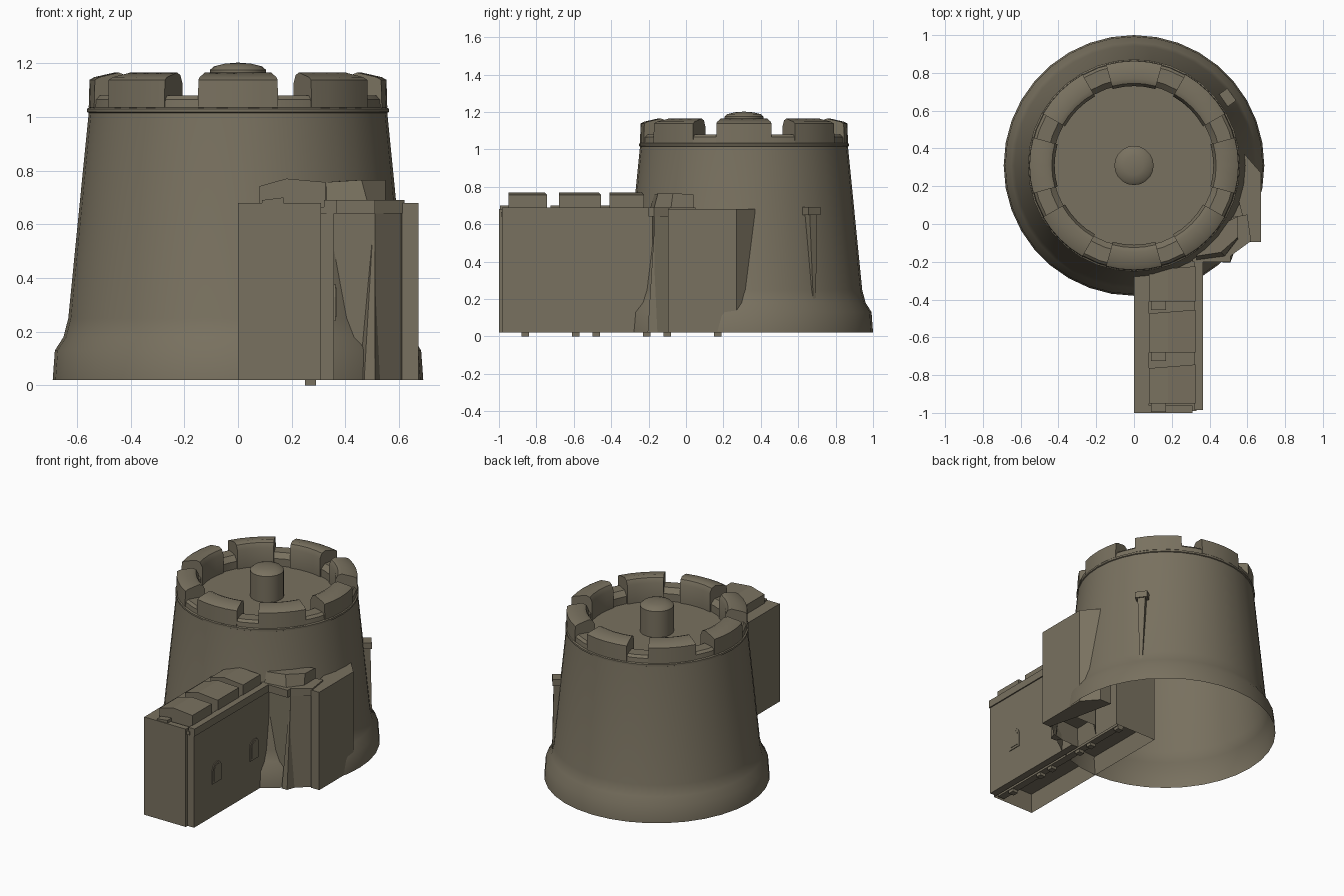
import bpy, bmesh, math
from mathutils import Vector

cube = bpy.data.objects.get("Cube")
if cube:
    bpy.data.objects.remove(cube, do_unlink=True)

stone = bpy.data.materials.new("weathered stone")
STONE = (0.19, 0.165, 0.115, 1)
stone.diffuse_color = STONE
stone.use_nodes = True
stone.node_tree.nodes["Principled BSDF"].inputs["Base Color"].default_value = STONE

CX, CY = 0, 0.31   # tower axis


def finish(name, bm, smooth=None):
    bmesh.ops.recalc_face_normals(bm, faces=bm.faces)
    mesh = bpy.data.meshes.new(name)
    bm.to_mesh(mesh)
    bm.free()
    mesh.materials.append(stone)
    ob = bpy.data.objects.new(name, mesh)
    bpy.context.collection.objects.link(ob)
    if smooth:
        bpy.ops.object.select_all(action="DESELECT")
        ob.select_set(True)
        bpy.context.view_layer.objects.active = ob
        bpy.ops.object.shade_smooth_by_angle(angle=math.radians(smooth))
    return ob


def lathe(name, profile, start=0, sweep=360, steps=36, closed=False):
    """Turn a (radius, z) profile about the tower axis."""
    bm = bmesh.new()
    full = sweep == 360
    rings = []
    for i in range(steps if full else steps + 1):
        a = math.radians(start + sweep * i / steps)
        rings.append([bm.verts.new((CX + r * math.cos(a), CY + r * math.sin(a), z))
                      for r, z in profile])
    n = len(profile)
    for i in range(steps):
        a, b = rings[i], rings[(i + 1) % len(rings)]
        for j in range(n if closed else n - 1):
            k = (j + 1) % n
            bm.faces.new((a[j], b[j], b[k], a[k]))
    if closed and not full:
        bm.faces.new(rings[0])
        bm.faces.new(rings[-1])
    bmesh.ops.remove_doubles(bm, verts=bm.verts, dist=0.0001)
    return finish(name, bm, 35)


def loft(name, lower, upper, recess=None):
    """Solid between two matching outlines, with an optional hollow underside."""
    bm = bmesh.new()
    a = [bm.verts.new(p) for p in lower]
    b = [bm.verts.new(p) for p in upper]
    base = bm.faces.new(a)
    bm.faces.new(b)
    for i in range(len(a)):
        j = (i + 1) % len(a)
        bm.faces.new((a[i], a[j], b[j], b[i]))
    if recess:
        bmesh.ops.recalc_face_normals(bm, faces=bm.faces)
        bmesh.ops.inset_region(bm, faces=[base], thickness=0.025)
        bmesh.ops.translate(bm, verts=base.verts, vec=(0, 0, recess))
    return finish(name, bm)


def prism(name, outline, z0, z1, recess=None):
    return loft(name, [(x, y, z0) for x, y in outline],
                [(x, y, z1) for x, y in outline], recess)


def box(name, x0, x1, y0, y1, z0, z1, recess=None):
    return prism(name, [(x0, y0), (x1, y0), (x1, y1), (x0, y1)], z0, z1, recess)


def along_y(name, section, y0, y1, skew=0):
    """Extrude an (x, z) section along y."""
    return loft(name, [(x, y0, z) for x, z in section],
                [(x, y1 + skew * x, z) for x, z in section])


# Tower shell with flared foot, lip, parapet and sunken roof
lathe("tower", [(0.69, 0.02), (0.682, 0.13), (0.65, 0.18), (0.632, 0.25),
                (0.556, 1.015), (0.562, 1.018), (0.562, 1.03), (0.553, 1.035),
                (0.55, 1.065), (0.535, 1.08), (0.46, 1.08), (0.43, 1.05),
                (0.43, 1.0), (0, 1.0)])

# Eight merlons around the parapet
merlon = [(0.556, 1.035), (0.553, 1.138), (0.535, 1.148), (0.46, 1.165),
          (0.435, 1.155), (0.42, 1.125), (0.42, 1.0), (0.5, 1.0)]
for i in range(8):
    lathe("tower_merlon", merlon, i * 45 - 15.5, 31, 4, closed=True)

# Domed post on the roof
lathe("roof_post", [(0.104, 1.0), (0.104, 1.175), (0.09, 1.188), (0.05, 1.198), (0, 1.202)],
      steps=20)

# Gate wall running forward from the tower
box("wall", 0, 0.31, -1, 0.2, 0.02, 0.64, 0.12)
box("wall_side_strip", 0.31, 0.358, -0.98, -0.18, 0.02, 0.64)
box("wall_left_parapet", 0, 0.08, -1, -0.2, 0.64, 0.68)
box("wall_walk", 0.08, 0.33, -0.99, -0.15, 0.64, 0.665)
box("wall_right_trim", 0.32, 0.366, -0.985, -0.18, 0.64, 0.69)
box("wall_front_trim", 0.08, 0.31, -1, -0.96, 0.64, 0.68)

# Sloped blocks and low sills on the wall walk
block = [(0.08, 0.66), (0.08, 0.742), (0.18, 0.77), (0.325, 0.757), (0.325, 0.66)]
sill = [(0.09, 0.66), (0.09, 0.69), (0.17, 0.7), (0.17, 0.66)]
for y0, y1 in ((-0.95, -0.77), (-0.68, -0.48), (-0.41, -0.25)):
    along_y("wall_merlon", block, y0, y1, 0.08)
    along_y("wall_sill", sill, y0 - 0.045, y0)

# Arched windows: frame and pane as thin plates
for y in (-0.74, -0.34):
    for part, w, base, depth in (("window_frame", 0.048, 0.24, 0.363),
                                 ("window_pane", 0.034, 0.255, 0.366)):
        arch = [(y - w, base), (y + w, base)]
        arch += [(y + w * math.cos(math.radians(t)), 0.33 + w * math.sin(math.radians(t)))
                 for t in range(0, 181, 30)]
        loft(part, [(0.357, u, z) for u, z in arch], [(depth, u, z) for u, z in arch])

# Angled bastion between wall and tower side
bastion = [(0.31, -0.18), (0.51, -0.17), (0.61, -0.08), (0.61, 0.1), (0.4, 0.1), (0.31, 0)]
prism("bastion", bastion, 0.02, 0.64, 0.12)
prism("bastion_trim", [(0.31, -0.2), (0.51, -0.2), (0.51, -0.17), (0.62, -0.09),
                       (0.6, 0.05), (0.31, 0)], 0.64, 0.69)
loft("bastion_cap",
     [(0.33, -0.19, 0.69), (0.48, -0.17, 0.69), (0.55, -0.08, 0.69), (0.55, 0.04, 0.69),
      (0.36, -0.05, 0.69)],
     [(0.33, -0.17, 0.757), (0.46, -0.15, 0.765), (0.55, -0.07, 0.765), (0.55, 0.04, 0.76),
      (0.36, -0.05, 0.76)])

# Tapered buttress on the bastion corner
loft("bastion_buttress",
     [(0.45, -0.17, 0.02), (0.47, -0.205, 0.02), (0.51, -0.205, 0.02), (0.53, -0.15, 0.02)],
     [(0.495, -0.15, 0.54), (0.5, -0.172, 0.54), (0.51, -0.172, 0.54), (0.512, -0.15, 0.54)])

# Flat side panel meeting the tower
prism("side_panel", [(0.61, -0.095), (0.673, -0.095), (0.673, 0.27), (0.585, 0.37),
                     (0.5, 0.37), (0.56, 0.1)], 0.02, 0.68)

# Tapered fin on the tower side
a = math.radians(36)
out, side = Vector((math.cos(a), math.sin(a), 0)), Vector((-math.sin(a), math.cos(a), 0))


def fin_ring(r, w, z):
    c = Vector((CX, CY, z))
    return [c + out * q + side * s for q, s in ((0.55, -w), (r, -w), (r, w), (0.55, w))]


loft("tower_fin", fin_ring(0.642, 0.008, 0.18), fin_ring(0.632, 0.025, 0.66))
loft("tower_fin_cap", fin_ring(0.64, 0.04, 0.65), fin_ring(0.64, 0.04, 0.692))

# Small pegs on a rail under the wall
box("peg_rail", 0.245, 0.295, -0.98, 0.19, 0.02, 0.035)
for y in (-0.86, -0.59, -0.48, -0.21, -0.1, 0.17):
    box("base_peg", 0.25, 0.29, y - 0.02, y + 0.02, 0, 0.025)
